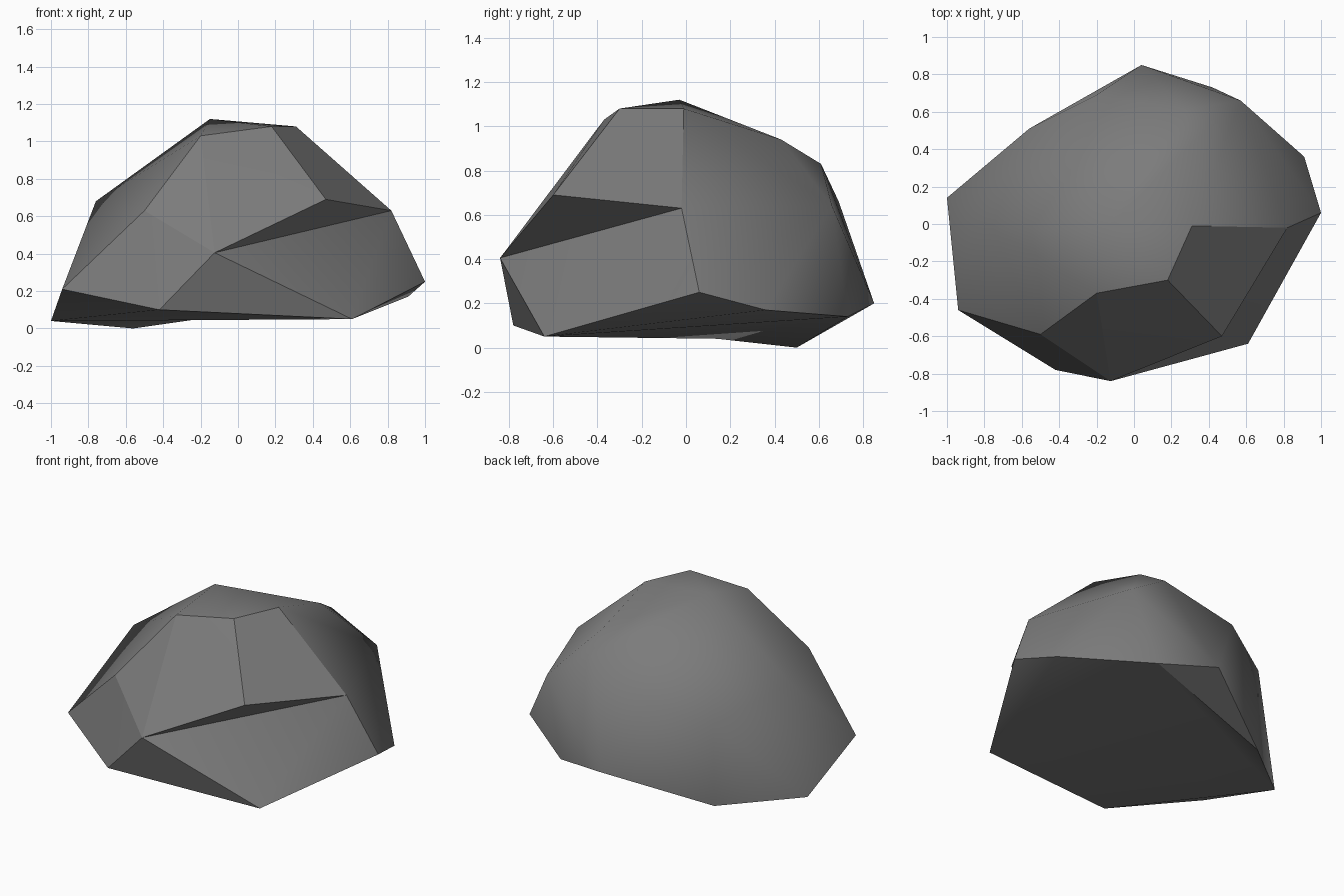
import bpy
import bmesh
import math

default_cube = bpy.data.objects.get("Cube")
if default_cube:
    bpy.data.objects.remove(default_cube, do_unlink=True)


def make_material(name, colour):
    material = bpy.data.materials.new(name)
    material.use_nodes = True
    material.diffuse_color = colour
    shader = material.node_tree.nodes["Principled BSDF"]
    shader.inputs["Base Color"].default_value = colour
    shader.inputs["Roughness"].default_value = 0.9
    return material


def refold(bm, corners, triangles):
    """Open the shell between the named corners and fold it inward."""
    used = {corners[name] for names in triangles for name in names}
    covering = [f for f in bm.faces if set(f.verts) <= used]
    bmesh.ops.delete(bm, geom=covering, context="FACES_ONLY")
    edges = [e for e in bm.edges if not e.link_faces]
    bmesh.ops.delete(bm, geom=edges, context="EDGES")
    for names in triangles:
        bm.faces.new([corners[name] for name in names])


# Corners of the boulder, grouped by the region they shape
crown = [(-0.15, -0.03, 1.12), (0.18, -0.30, 1.08), (0.31, -0.01, 1.08),
         (-0.20, -0.37, 1.03), (0.31, 0.43, 0.94)]
shoulders = [(0.27, 0.61, 0.83), (0.57, 0.66, 0.64), (-0.20, 0.69, 0.66),
             (-0.76, -0.02, 0.68), (-0.50, -0.59, 0.63), (-0.56, 0.51, 0.55)]
skirt = [(-0.94, -0.46, 0.21), (0.04, 0.85, 0.20)]
# Named corners around the undercut ledge and the hollow underside
named = {"brow": (0.47, -0.60, 0.69), "inner_tip": (-0.125, -0.84, 0.405),
         "outer_tip": (0.82, -0.02, 0.63), "front_foot": (0.61, -0.64, 0.05),
         "side_foot": (1.00, 0.06, 0.25), "back_side": (0.91, 0.36, 0.17),
         "back_foot": (0.42, 0.73, 0.14), "heel": (-0.56, 0.50, 0.00),
         "far_foot": (-1.00, 0.14, 0.04), "near_foot": (-0.42, -0.78, 0.10)}

# Main body: one faceted shell around all corners
bm = bmesh.new()
for corner in crown + shoulders + skirt:
    bm.verts.new(corner)
corners = {name: bm.verts.new(corner) for name, corner in named.items()}
bmesh.ops.convex_hull(bm, input=bm.verts[:])

# Undercut ledge on the front
refold(bm, corners, [("inner_tip", "outer_tip", "brow"),
                     ("inner_tip", "front_foot", "outer_tip"),
                     ("front_foot", "side_foot", "outer_tip")])

# Shallow hollow underneath, leaving the heel as the lowest point
refold(bm, corners, [("far_foot", "near_foot", "front_foot"),
                     ("far_foot", "front_foot", "back_foot"),
                     ("front_foot", "back_side", "back_foot"),
                     ("far_foot", "back_foot", "heel")])

# Merge nearly coplanar facets
bmesh.ops.dissolve_limit(bm, angle_limit=math.radians(2),
                         verts=bm.verts[:], edges=bm.edges[:])
bmesh.ops.recalc_face_normals(bm, faces=bm.faces[:])

# Soft shading, with crisp ridges around the chipped front facets
for face in bm.faces:
    face.smooth = True
for edge in bm.edges:
    angle = edge.calc_face_angle(0)
    chipped = any(f.normal.y < -0.27 and f.normal.x > -0.55
                  for f in edge.link_faces)
    high = sum(v.co.z for v in edge.verts) / 2 > 0.4
    limit = 8 if chipped and high else 42
    edge.smooth = angle < math.radians(limit)

mesh = bpy.data.meshes.new("boulder")
bm.to_mesh(mesh)
bm.free()
mesh.materials.append(make_material("stone grey", (0.2, 0.2, 0.2, 1)))
boulder = bpy.data.objects.new("boulder", mesh)
bpy.context.collection.objects.link(boulder)
